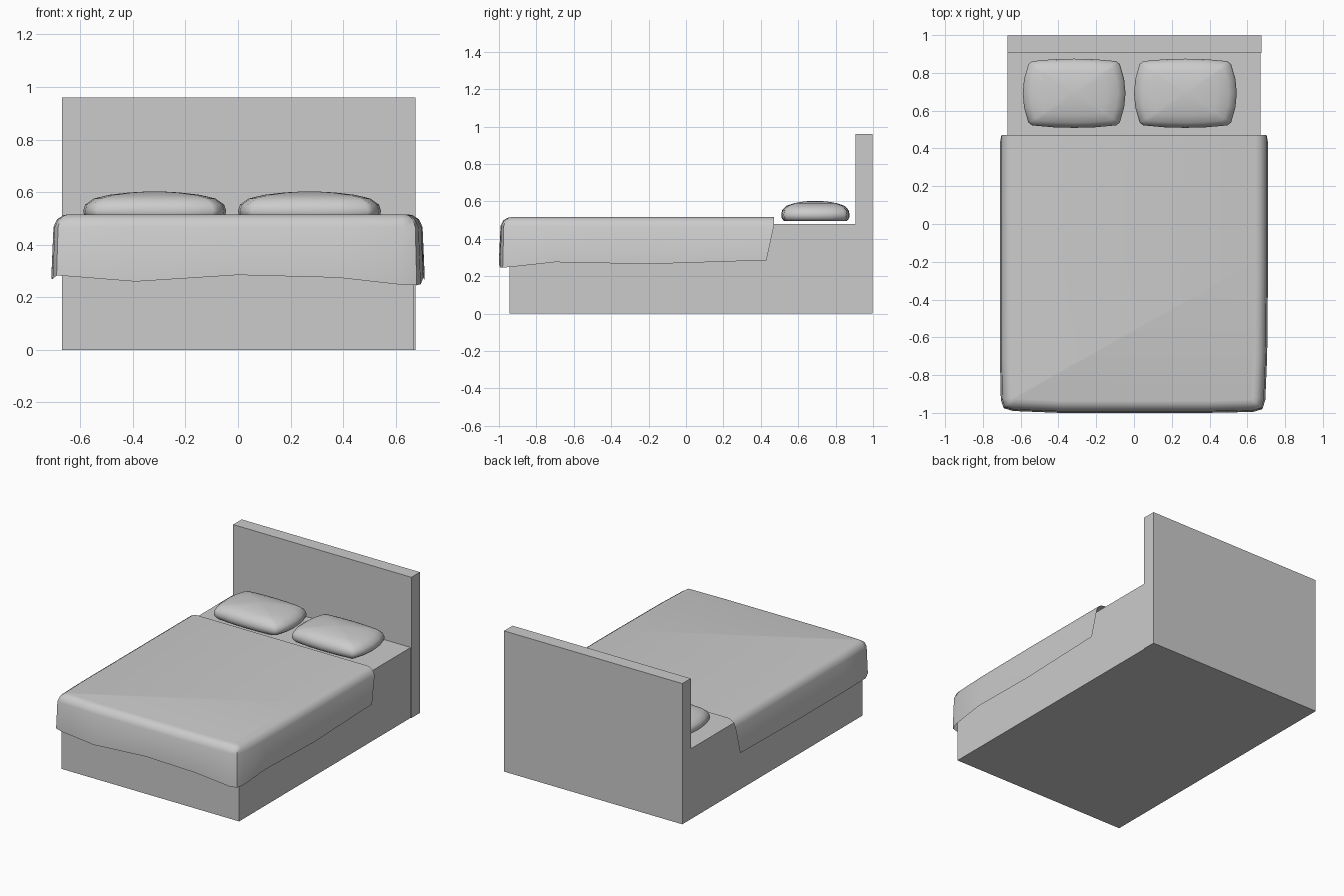
import bpy, bmesh, math

if "Cube" in bpy.data.objects:
    bpy.data.objects.remove(bpy.data.objects["Cube"])


def make_object(name, rings, closed, caps):
    """Skin a stack of point rings into a mesh object."""
    bm = bmesh.new()
    rows = [[bm.verts.new(p) for p in ring] for ring in rings]
    n = len(rows[0])
    for a, b in zip(rows, rows[1:]):
        for i in range(n if closed else n - 1):
            j = (i + 1) % n
            bm.faces.new((a[i], a[j], b[j], b[i]))
    for k in caps:
        bm.faces.new(rows[k])
    bmesh.ops.recalc_face_normals(bm, faces=bm.faces)
    mesh = bpy.data.meshes.new(name)
    bm.to_mesh(mesh)
    bm.free()
    obj = bpy.data.objects.new(name, mesh)
    bpy.context.collection.objects.link(obj)
    return obj


def box(name, x0, x1, y0, y1, z0, z1):
    outline = [(x0, y0), (x1, y0), (x1, y1), (x0, y1)]
    return make_object(name, [[(x, y, z) for x, y in outline] for z in (z0, z1)], True, (0, 1))


def smooth(obj, angle):
    bpy.ops.object.select_all(action='DESELECT')
    bpy.context.view_layer.objects.active = obj
    obj.select_set(True)
    bpy.ops.object.shade_smooth_by_angle(angle=math.radians(angle))


# Bed base and headboard
box("bed_base", -0.67, 0.67, -0.945, 0.905, 0, 0.48)
box("headboard", -0.67, 0.675, 0.905, 0.997, 0, 0.96)

# Blanket: open sheet draped over three sides; x, y, hem height, inward direction
hem = [
    (0.71, 0.47, 0.285, -1, 0), (0.71, -0.2, 0.265, -1, 0),
    (0.705, -0.7, 0.275, -1, 0), (0.695, -0.93, 0.25, -1, 0.2),
    (0.68, -0.98, 0.246, -0.7, 0.7), (0.63, -0.995, 0.247, -0.2, 1),
    (0.38, -1.0, 0.275, 0, 1), (0.0, -1.0, 0.285, 0, 1),
    (-0.39, -1.0, 0.26, 0, 1), (-0.64, -0.99, 0.28, 0.2, 1),
    (-0.69, -0.975, 0.283, 0.7, 0.7), (-0.705, -0.93, 0.27, 1, 0.2),
    (-0.71, -0.7, 0.27, 1, 0), (-0.71, -0.2, 0.27, 1, 0),
    (-0.71, 0.47, 0.28, 1, 0),
]
levels = [(0.065, 0.516), (0.045, 0.512), (0.022, 0.497), (0.008, 0.468), (0, None)]
rings = []
for inset, z in levels:
    ring = []
    for x, y, hz, dx, dy in hem:
        head_slant = -0.04 if z is None and y > 0.4 else 0
        ring.append((x + dx * inset, y + dy * inset + head_slant, z or hz))
    rings.append(ring)
smooth(make_object("blanket", rings, False, (0,)), 50)

# Pillows: flat-bottomed cushions with bulging sides
quarter = [(0.272, 0), (0.265, 0.075), (0.242, 0.155), (0.222, 0.17), (0.11, 0.18), (0, 0.183)]
half = quarter + [(-x, y) for x, y in quarter[-2::-1]]
outline = half + [(-x, -y) for x, y in half[1:-1]]
layers = [(0.495, 0.92), (0.51, 0.985), (0.53, 1), (0.553, 0.97), (0.576, 0.85),
          (0.59, 0.63), (0.599, 0.35), (0.603, 0.08)]
for name, cx in (("left_pillow", -0.317), ("right_pillow", 0.272)):
    rings = [[(cx + x * s, 0.692 + y * s, z) for x, y in outline] for z, s in layers]
    smooth(make_object(name, rings, True, (0, -1)), 60)
